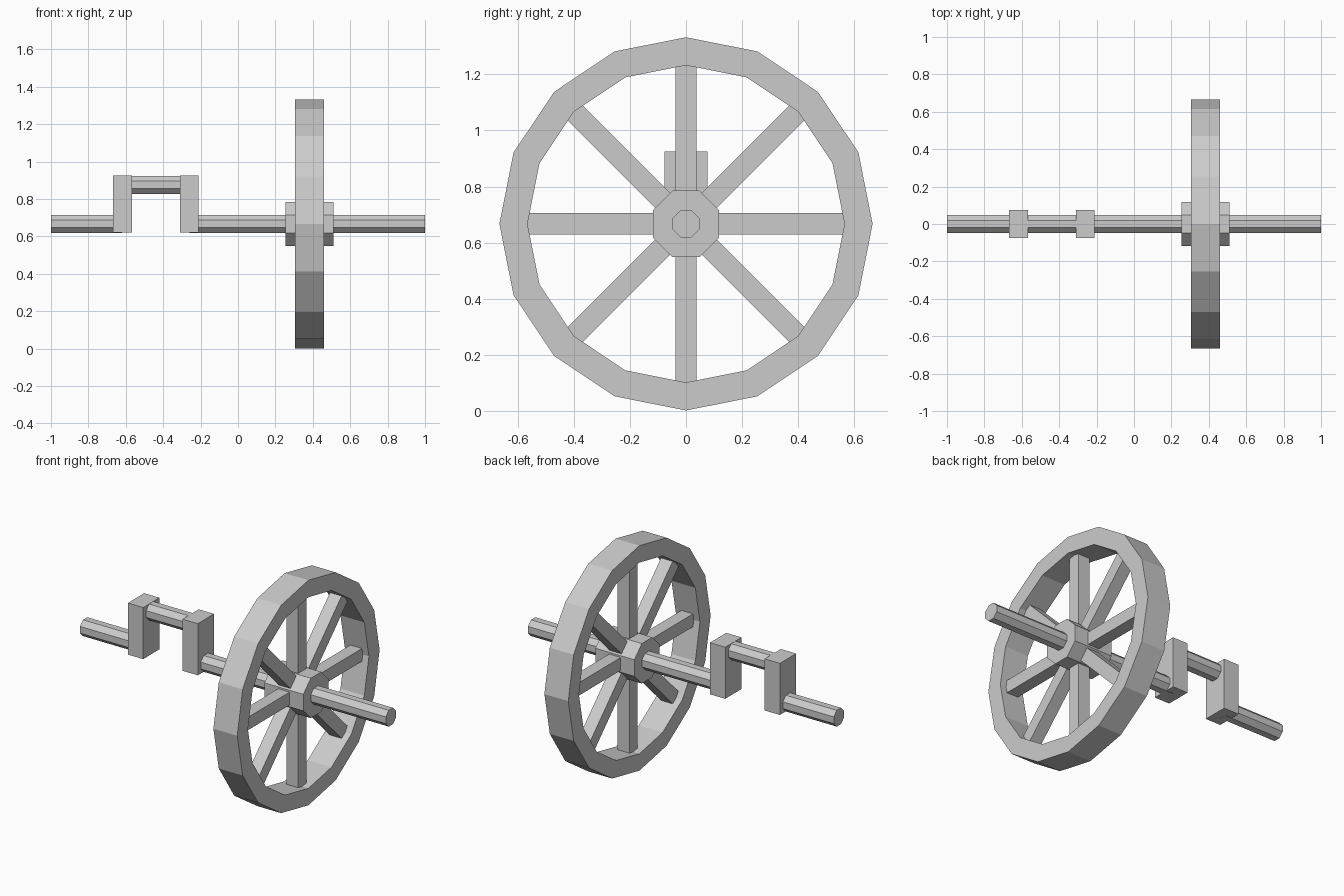
import bpy, bmesh, math
from mathutils import Matrix, Vector

if "Cube" in bpy.data.objects:
    bpy.data.objects.remove(bpy.data.objects["Cube"])

AXLE_Z = 0.667
WHEEL_X = 0.3825

metal = bpy.data.materials.new("plain grey metal")
metal.diffuse_color = (0.6, 0.6, 0.6, 1)
metal.use_nodes = True
metal.node_tree.nodes["Principled BSDF"].inputs["Base Color"].default_value = metal.diffuse_color


def finish(name, bm):
    bmesh.ops.recalc_face_normals(bm, faces=bm.faces)
    mesh = bpy.data.meshes.new(name)
    bm.to_mesh(mesh)
    bm.free()
    mesh.materials.append(metal)
    obj = bpy.data.objects.new(name, mesh)
    bpy.context.collection.objects.link(obj)
    return obj


def rod(name, x0, x1, z, apothem):
    """Eight-sided rod along x with a flat on top."""
    bm = bmesh.new()
    r = apothem / math.cos(math.pi / 8)
    m = (Matrix.Translation(((x0 + x1) / 2, 0, z))
         @ Matrix.Rotation(math.pi / 2, 4, 'Y')
         @ Matrix.Rotation(math.pi / 8, 4, 'Z'))
    bmesh.ops.create_cone(bm, cap_ends=True, segments=8, radius1=r, radius2=r,
                          depth=x1 - x0, matrix=m)
    return finish(name, bm)


def box(name, lo, hi, turn=Matrix.Identity(4)):
    lo, hi = Vector(lo), Vector(hi)
    bm = bmesh.new()
    m = turn @ Matrix.Translation((lo + hi) / 2) @ Matrix.Diagonal((*(hi - lo), 1))
    bmesh.ops.create_cube(bm, size=1, matrix=m)
    return finish(name, bm)


# Shaft ends, crank pin and hub
rod("shaft_left", -1.0, -0.62, AXLE_Z, 0.048)
rod("shaft_right", -0.26, 1.0, AXLE_Z, 0.048)
rod("crank_pin", -0.62, -0.26, 0.876, 0.048)
rod("wheel_hub", 0.255, 0.51, AXLE_Z, 0.118)

# Crank webs
for side, x in (("left", -0.667), ("right", -0.31)):
    box("crank_web_" + side, (x, -0.076, 0.62), (x + 0.1, 0.076, 0.925))

# Rim: rectangular section swept round 16 sides
bm = bmesh.new()
rings = []
for i in range(16):
    a = math.tau * i / 16
    rings.append([bm.verts.new((WHEEL_X + dx, r * math.cos(a), AXLE_Z + r * math.sin(a)))
                  for dx, r in ((-0.078, 0.565), (0.078, 0.565), (0.078, 0.665), (-0.078, 0.665))])
for i in range(16):
    a, b = rings[i], rings[(i + 1) % 16]
    for j in range(4):
        k = (j + 1) % 4
        bm.faces.new((a[j], a[k], b[k], b[j]))
finish("wheel_rim", bm)

# Eight square spokes
for i in range(8):
    turn = Matrix.Translation((WHEEL_X, 0, AXLE_Z)) @ Matrix.Rotation(math.tau * i / 8, 4, 'X')
    box(f"spoke_{i + 1}", (-0.038, -0.038, 0.08), (0.038, 0.038, 0.572), turn)
